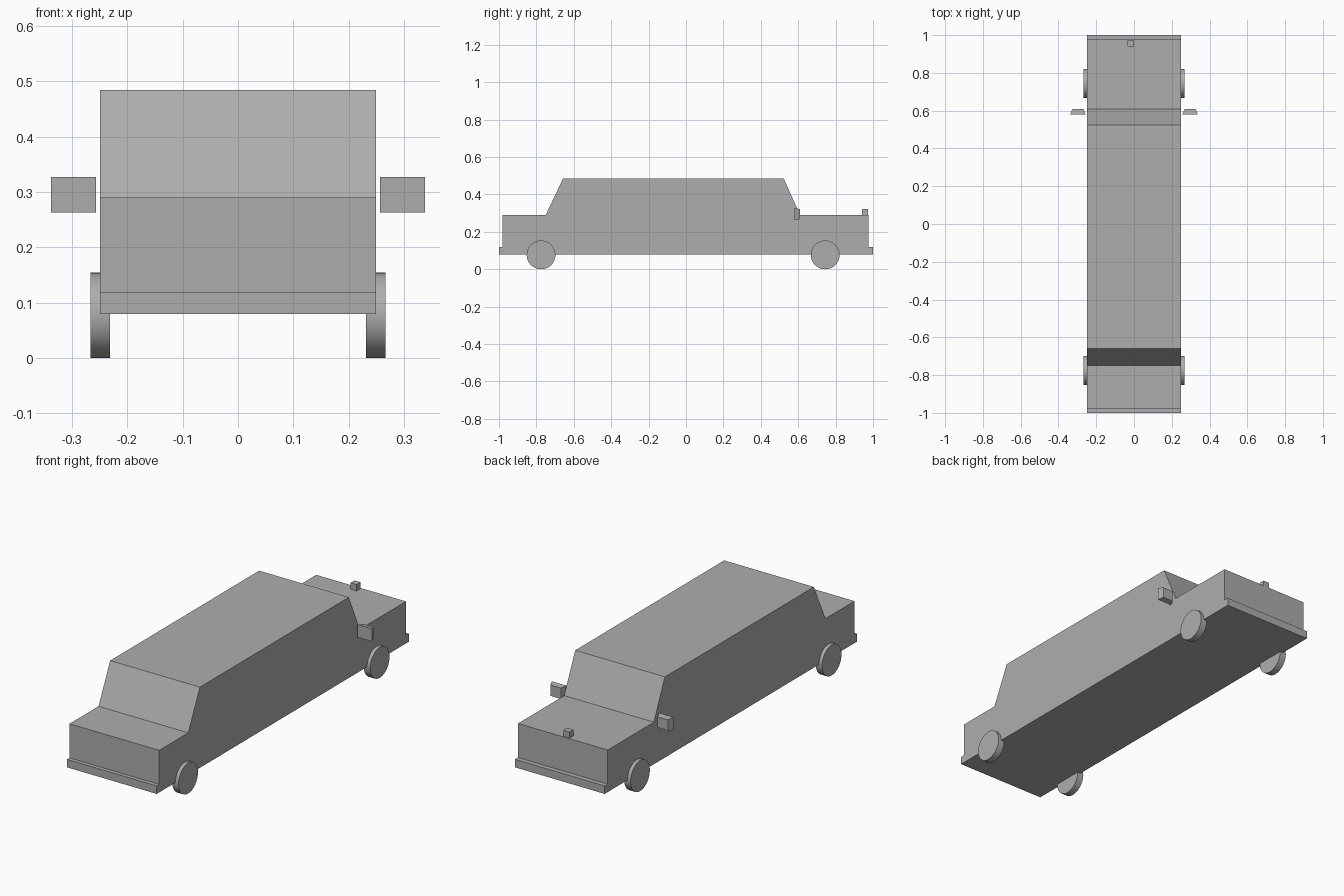
import bpy
import bmesh
from math import pi
from mathutils import Matrix

cube = bpy.data.objects.get("Cube")
if cube:
    bpy.data.objects.remove(cube, do_unlink=True)

colour = (0.42, 0.42, 0.42, 1)
grey = bpy.data.materials.new("plain grey")
grey.use_nodes = True
grey.diffuse_color = colour
grey.node_tree.nodes["Principled BSDF"].inputs["Base Color"].default_value = colour


def finish(name, bm):
    """Turn a bmesh into a named, coloured object."""
    bmesh.ops.recalc_face_normals(bm, faces=bm.faces)
    mesh = bpy.data.meshes.new(name)
    bm.to_mesh(mesh)
    bm.free()
    mesh.materials.append(grey)
    obj = bpy.data.objects.new(name, mesh)
    bpy.context.collection.objects.link(obj)
    return obj


def box(name, centre, size, taper=(1, 1)):
    """Box; taper scales the x and z of its +y end."""
    bm = bmesh.new()
    bmesh.ops.create_cube(bm, size=1)
    for v in bm.verts:
        if v.co.y > 0:
            v.co.x *= taper[0]
            v.co.z *= taper[1]
    bmesh.ops.scale(bm, vec=size, verts=bm.verts)
    bmesh.ops.translate(bm, vec=centre, verts=bm.verts)
    return finish(name, bm)


# Body: side profile with bumper steps and cabin, extruded across the width
half_width = 0.249
profile = [(-1, 0.079), (-1, 0.119), (-0.98, 0.119), (-0.98, 0.29),
           (-0.75, 0.29), (-0.658, 0.484), (0.523, 0.484), (0.61, 0.29),
           (0.976, 0.29), (0.976, 0.119), (1, 0.119), (1, 0.079)]
bm = bmesh.new()
side = bm.faces.new([bm.verts.new((-half_width, y, z)) for y, z in profile])
extruded = bmesh.ops.extrude_face_region(bm, geom=[side], use_keep_orig=True)
moved = [g for g in extruded["geom"] if isinstance(g, bmesh.types.BMVert)]
bmesh.ops.translate(bm, vec=(2 * half_width, 0, 0), verts=moved)
finish("body", bm)

# Wheels and door mirrors on both sides
radius = 0.077
for label, s in (("left", 1), ("right", -1)):
    for end, y in (("rear", -0.775), ("front", 0.744)):
        bm = bmesh.new()
        bmesh.ops.create_cone(bm, cap_ends=True, segments=32, radius1=radius,
                              radius2=radius, depth=0.035,
                              matrix=Matrix.Translation((s * 0.249, y, radius))
                              @ Matrix.Rotation(pi / 2, 4, "Y"))
        wheel = finish(f"{end}_{label}_wheel", bm)
        bpy.ops.object.select_all(action="DESELECT")
        wheel.select_set(True)
        bpy.context.view_layer.objects.active = wheel
        bpy.ops.object.shade_smooth_by_angle()
    box(f"{label}_mirror", (s * 0.297, 0.595, 0.295), (0.081, 0.028, 0.064), (0.72, 0.85))

# Bonnet ornament, slightly off centre
box("bonnet_ornament", (-0.017, 0.956, 0.304), (0.034, 0.032, 0.034))
